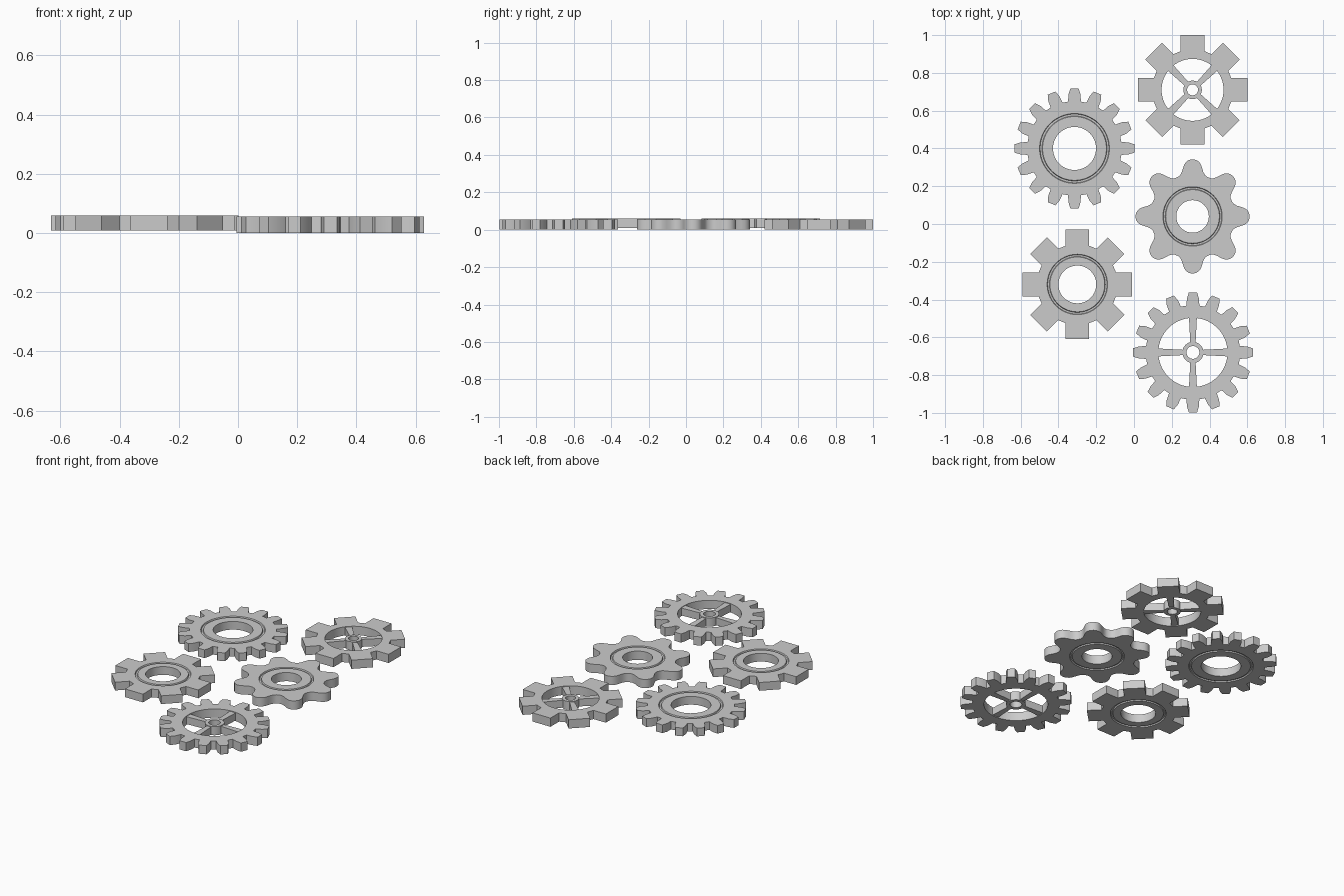
import bpy, bmesh, math

if "Cube" in bpy.data.objects:
    bpy.data.objects.remove(bpy.data.objects["Cube"])

SEG = 56


def finish(bm, name, loc):
    bmesh.ops.recalc_face_normals(bm, faces=bm.faces)
    me = bpy.data.meshes.new(name)
    bm.to_mesh(me)
    bm.free()
    ob = bpy.data.objects.new(name, me)
    bpy.context.collection.objects.link(ob)
    ob.location = (loc[0], loc[1], 0)
    bpy.ops.object.select_all(action='DESELECT')
    ob.select_set(True)
    bpy.context.view_layer.objects.active = ob
    bpy.ops.object.shade_smooth_by_angle(angle=math.radians(28))
    return ob


def circle(r, n=SEG):
    return [(r * math.cos(2 * math.pi * i / n), r * math.sin(2 * math.pi * i / n)) for i in range(n)]


def tooth_outline(count, half):
    """half: (distance, half width) from tooth base to tip"""
    tooth = [(x, -h) for x, h in half] + [(x, h) for x, h in reversed(half)]
    pts = []
    for i in range(count):
        c, s = math.cos(2 * math.pi * i / count), math.sin(2 * math.pi * i / count)
        pts += [(x * c - y * s, x * s + y * c) for x, y in tooth]
    return pts


def loop(bm, pts, z):
    return [bm.verts.new((x, y, z)) for x, y in pts]


def bridge(bm, a, b):
    n = len(a)
    for i in range(n):
        bm.faces.new((a[i], a[(i + 1) % n], b[(i + 1) % n], b[i]))


def plate(name, loc, outline, inner, z0, z1):
    """Outline walls, flat caps, and a turned inner profile from top to bottom"""
    bm = bmesh.new()
    top, bot = loop(bm, outline, z1), loop(bm, outline, z0)
    bridge(bm, top, bot)
    rings = [loop(bm, circle(r), z) for r, z in inner]
    for a, b in zip(rings, rings[1:]):
        bridge(bm, a, b)
    for o, i in ((top, rings[0]), (bot, rings[-1])):
        edges = [bm.edges.get((l[k - 1], l[k])) for l in (o, i) for k in range(len(l))]
        bmesh.ops.triangle_fill(bm, edges=edges, use_beauty=True, normal=(0, 0, 1))
    return finish(bm, name, loc)


def grooved(hole, g0, g1, z0, z1, d=0.007):
    """Profile with a narrow ring groove on both faces"""
    up = [(g1, z1), (g1 - 0.003, z1 - d), (g0 + 0.003, z1 - d), (g0, z1), (hole, z1)]
    return up + [(r, z0 + z1 - z) for r, z in reversed(up)]


def spokes(name, loc, r0, r1, h0, h1, z0, z1, turn):
    """Four tapered spokes"""
    bm = bmesh.new()
    for k in range(4):
        a = turn + k * math.pi / 2
        c, s = math.cos(a), math.sin(a)
        pts = [(x * c - y * s, x * s + y * c) for x, y in
               ((r0, -h0), (r1, -h1), (r1, h1), (r0, h0))]
        lo, hi = loop(bm, pts, z0), loop(bm, pts, z1)
        bridge(bm, lo, hi)
        bm.faces.new(lo)
        bm.faces.new(hi)
    finish(bm, name, loc)


# tooth shapes
square = tooth_outline(8, [(0.205, 0.0625), (0.29, 0.0625)])
fine = tooth_outline(16, [(0.248, 0.034), (0.285, 0.032), (0.317, 0.022)])
lobed = tooth_outline(8, [(0.210, 0.076), (0.219, 0.066), (0.235, 0.057), (0.255, 0.051),
                          (0.275, 0.044), (0.289, 0.034), (0.298, 0.021), (0.302, 0.007)])

L0, L1 = 0.008, 0.06    # left column heights
R0, R1 = 0.0, 0.055     # right column heights

# ring gears with grooved faces
plate("fine_ring_gear", (-0.315, 0.40), fine, grooved(0.114, 0.169, 0.185, L0, L1), L0, L1)
plate("square_ring_gear", (-0.30, -0.32), square, grooved(0.10, 0.145, 0.160, L0, L1), L0, L1)
plate("lobed_ring_gear", (0.31, 0.04), lobed, grooved(0.086, 0.142, 0.157, R0, R1), R0, R1)

# spoked gears: toothed rim, hub and spokes
for label, loc, outline, rim, hub, bore, turn in (
        ("square", (0.31, 0.71), square, 0.164, 0.049, 0.029, math.pi / 4),
        ("fine", (0.312, -0.68), fine, 0.183, 0.056, 0.034, 0)):
    plate(label + "_spoked_rim", loc, outline, [(rim, R1), (rim, R0)], R0, R1)
    plate(label + "_hub", loc, circle(hub), [(bore, R1), (bore, R0)], R0, R1)
    spokes(label + "_spokes", loc, hub - 0.004, rim + 0.003, 0.014, 0.021,
           R0 + 0.004, R1 - 0.004, turn)
